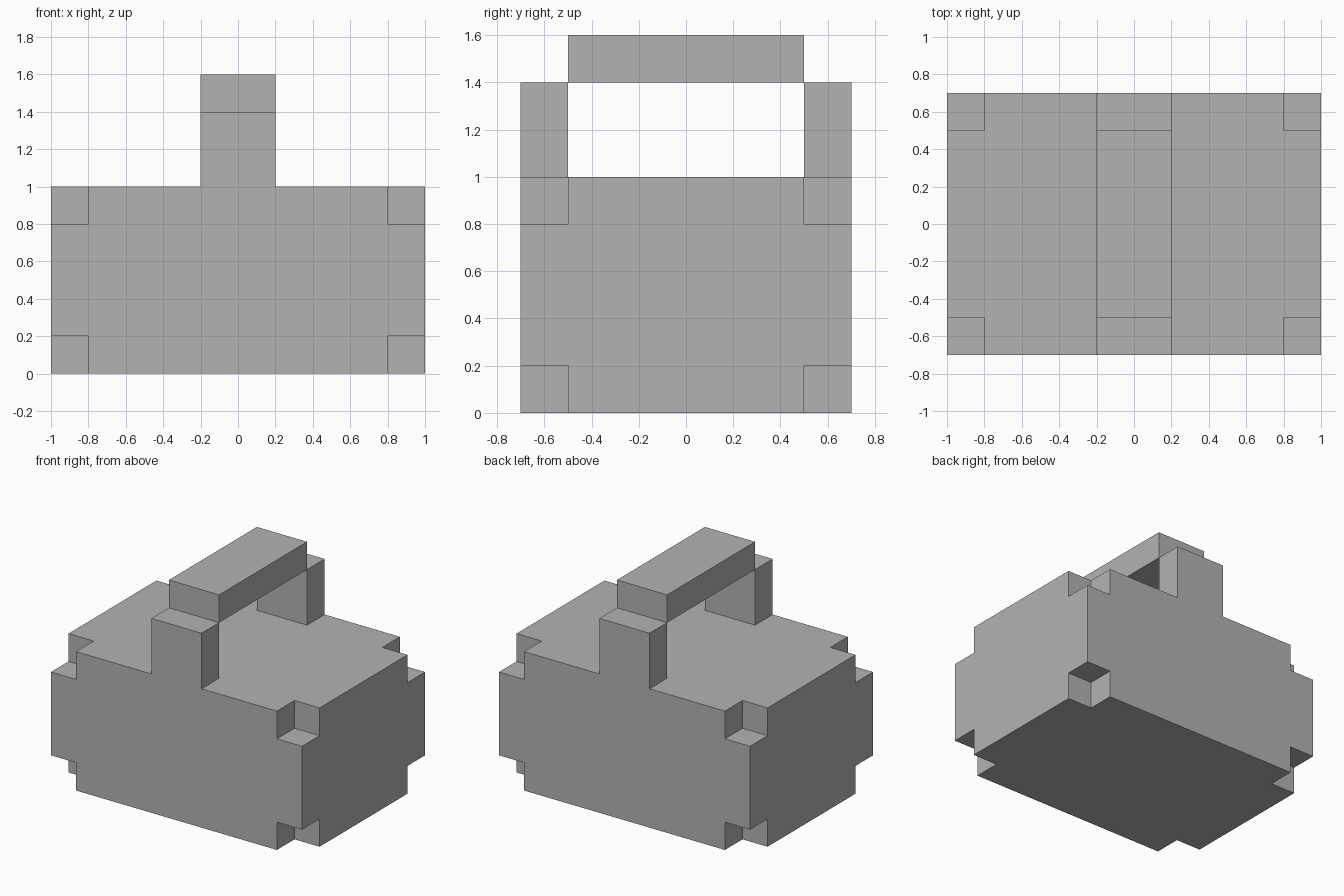
import bpy
from itertools import product
from mathutils import Vector

if "Cube" in bpy.data.objects:
    bpy.data.objects.remove(bpy.data.objects["Cube"], do_unlink=True)

GREY = (0.45, 0.45, 0.45, 1)
grey = bpy.data.materials.new("plain grey")
grey.use_nodes = True
grey.diffuse_color = GREY
grey.node_tree.nodes["Principled BSDF"].inputs["Base Color"].default_value = GREY


def box(name, low, high):
    """Box between two opposite corners."""
    low, high = Vector(low), Vector(high)
    bpy.ops.mesh.primitive_cube_add(size=1, location=(low + high) / 2)
    obj = bpy.context.object
    obj.name = name
    obj.scale = high - low
    bpy.ops.object.transform_apply(location=False, rotation=False, scale=True)
    obj.data.materials.append(grey)
    return obj


# Main body, with a small cube notched out of each of its eight corners
body = box("body", (-1, -0.7, 0), (1, 0.7, 1))
notch = 0.2
for sx, sy, sz in product((-1, 1), repeat=3):
    corner = Vector((sx, sy * 0.7, 0.5 + sz * 0.5))
    reach = Vector((notch, notch, notch))
    cutter = box("corner_cutter", corner - reach, corner + reach)
    cut = body.modifiers.new("corner notch", 'BOOLEAN')
    cut.operation = 'DIFFERENCE'
    cut.solver = 'EXACT'
    cut.object = cutter
    cutter.hide_render = True
    cutter.hide_set(True)

# Handle: a post at the front and back, and a bar resting between them
box("front_handle_post", (-0.2, -0.7, 1), (0.2, -0.5, 1.4))
box("back_handle_post", (-0.2, 0.5, 1), (0.2, 0.7, 1.4))
box("handle_bar", (-0.2, -0.5, 1.4), (0.2, 0.5, 1.6))
